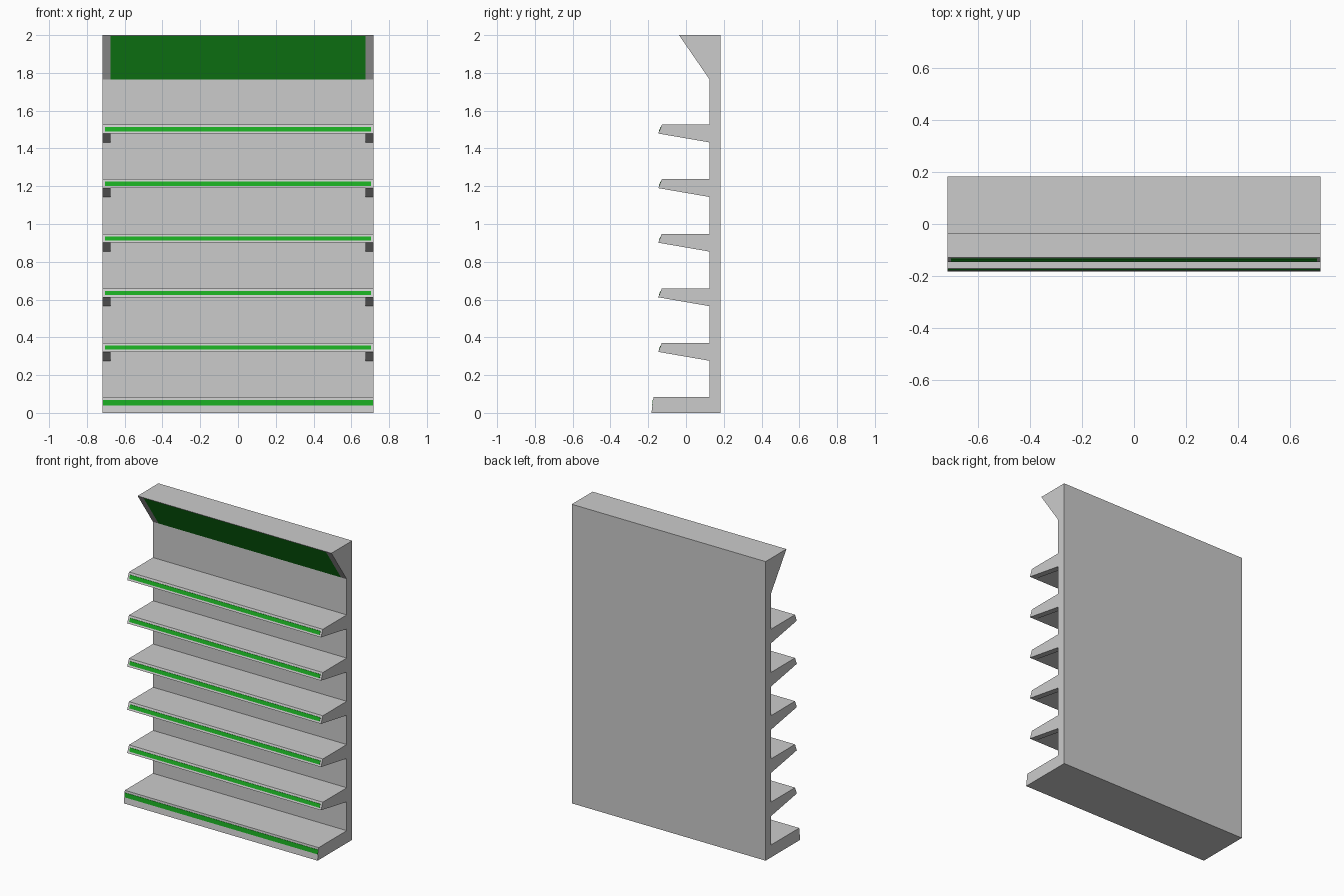
import bpy
import bmesh

if "Cube" in bpy.data.objects:
    bpy.data.objects.remove(bpy.data.objects["Cube"])

W = 0.717          # half width
CAP = 0.042        # thickness of end brackets
BACK = 0.125       # front face of the back panel

green = bpy.data.materials.new("green")
green.diffuse_color = (0.01, 0.4, 0.015, 1)
green.use_nodes = True
green.node_tree.nodes["Principled BSDF"].inputs["Base Color"].default_value = green.diffuse_color


def prism(name, profile, spans, mat=None):
    """Extrude a (y, z) profile along x over each (x0, x1) span."""
    bm = bmesh.new()
    for x0, x1 in spans:
        face = bm.faces.new([bm.verts.new((x0, y, z)) for y, z in profile])
        ext = bmesh.ops.extrude_face_region(bm, geom=[face])
        verts = [v for v in ext["geom"] if isinstance(v, bmesh.types.BMVert)]
        bmesh.ops.translate(bm, verts=verts, vec=(x1 - x0, 0, 0))
    bmesh.ops.recalc_face_normals(bm, faces=bm.faces)
    me = bpy.data.meshes.new(name)
    bm.to_mesh(me)
    bm.free()
    if mat:
        me.materials.append(mat)
    ob = bpy.data.objects.new(name, me)
    bpy.context.collection.objects.link(ob)
    return ob


def strip(name, low, high, z0, z1, half):
    """Thin green strip on the sloped front edge running from low to high."""
    def y_at(z):
        t = (z - low[1]) / (high[1] - low[1])
        return low[0] + t * (high[0] - low[0])
    a, b = y_at(z0), y_at(z1)
    prism(name, [(a - .002, z0), (b - .002, z1), (b + .003, z1), (a + .003, z0)],
          [(-half, half)], green)


FULL = [(-W, W)]
ENDS = [(-W, -W + CAP), (W - CAP, W)]
MIDDLE = [(-W + CAP, W - CAP)]

# back panel
prism("back_panel", [(BACK, 0), (0.183, 0), (0.183, 2), (BACK, 2)], FULL)

# base plinth with its strip
prism("base", [(-0.183, 0), (BACK, 0), (BACK, 0.083), (-0.172, 0.083)], FULL)
strip("base_strip", (-0.183, 0), (-0.172, 0.083), 0.04, 0.069, 0.715)

# shelves with tapered end brackets and front strips
for i in range(5):
    top = 0.37 + i * 0.289
    low, high = (-0.147, top - 0.047), (-0.128, top)
    prism(f"shelf_{i + 1}", [low, (BACK, low[1]), (BACK, top), high], FULL)
    prism(f"shelf_brackets_{i + 1}", [low, (BACK, top - 0.094), (BACK, low[1])], ENDS)
    strip(f"shelf_strip_{i + 1}", low, high, top - 0.035, top - 0.013, 0.704)

# sloped header: grey end caps, top board, green sign panel between them
TIP, FOOT = (-0.037, 2), (BACK, 1.765)
prism("header_ends", [TIP, FOOT, (BACK, 2)], ENDS)
prism("header_top", [TIP, (BACK, 2), (BACK, 1.995), (-0.0335, 1.995)], MIDDLE)
prism("header_panel", [(-0.0335, 1.995), FOOT, (BACK, 1.995)], MIDDLE, green)
